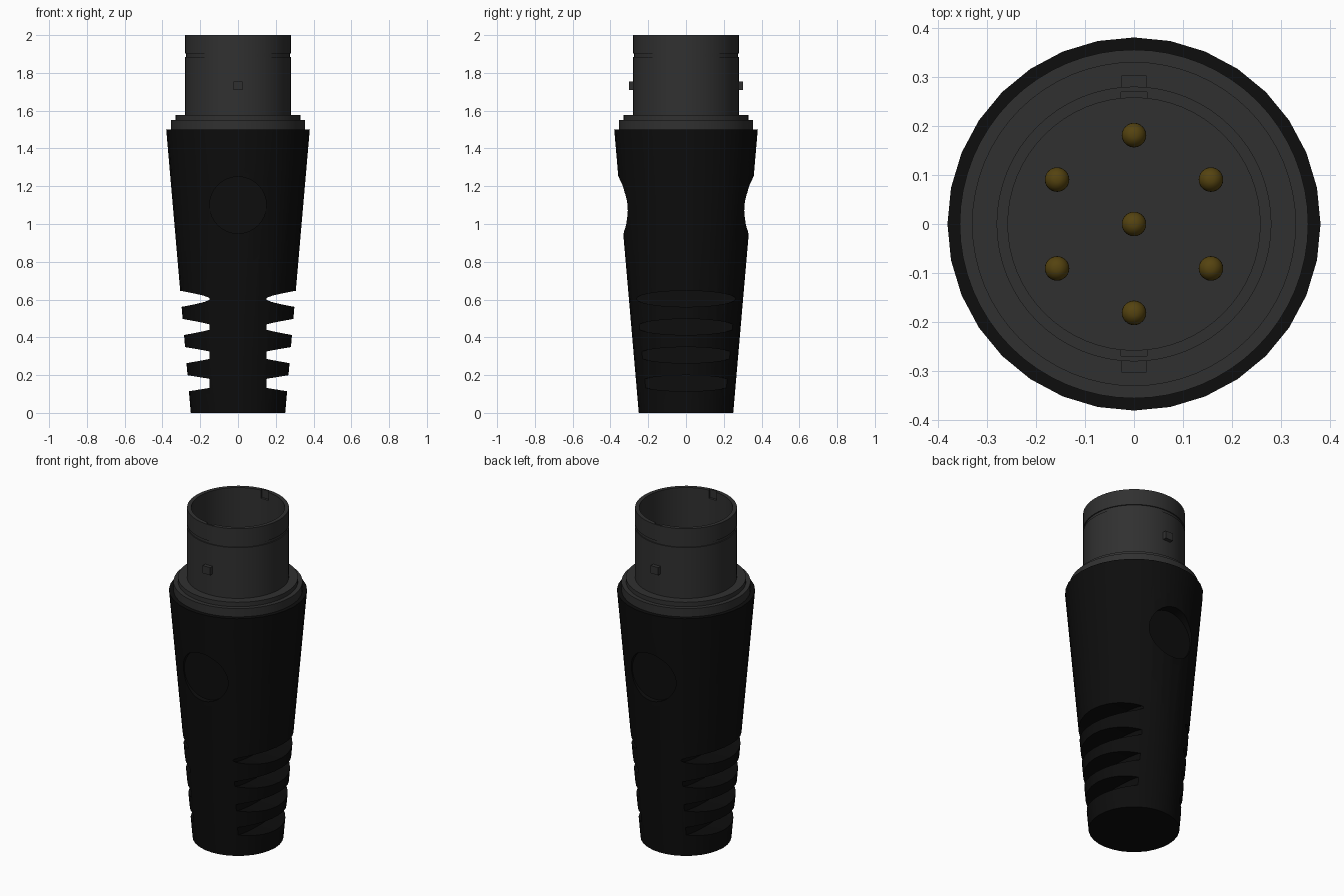
import bpy, bmesh
from math import sin, cos, pi, radians

cube = bpy.data.objects.get("Cube")
if cube:
    bpy.data.objects.remove(cube, do_unlink=True)


def material(name, rgb):
    m = bpy.data.materials.new(name)
    m.use_nodes = True
    m.diffuse_color = (*rgb, 1)
    m.node_tree.nodes["Principled BSDF"].inputs["Base Color"].default_value = (*rgb, 1)
    return m


rubber = material("black rubber", (0.004, 0.004, 0.004))
shell = material("dark grey metal", (0.03, 0.03, 0.03))
gold = material("dark gold", (0.09, 0.056, 0.005))


def finish(name, bm, mat):
    bmesh.ops.recalc_face_normals(bm, faces=bm.faces)
    mesh = bpy.data.meshes.new(name)
    bm.to_mesh(mesh)
    bm.free()
    obj = bpy.data.objects.new(name, mesh)
    bpy.context.collection.objects.link(obj)
    mesh.materials.append(mat)
    return obj


def lathe(name, profile, sides, mat):
    """Spin (radius, height) points around z; the ends are capped."""
    bm = bmesh.new()
    rings = [[bm.verts.new((r * cos(2 * pi * i / sides), r * sin(2 * pi * i / sides), z))
              for i in range(sides)] for r, z in profile]
    for a, b in zip(rings, rings[1:]):
        for i in range(sides):
            j = (i + 1) % sides
            bm.faces.new((a[i], a[j], b[j], b[i]))
    bm.faces.new(rings[0])
    bm.faces.new(rings[-1])
    return finish(name, bm, mat)


def box(name, size, location, mat):
    bm = bmesh.new()
    bmesh.ops.create_cube(bm, size=1)
    bmesh.ops.scale(bm, vec=size, verts=bm.verts)
    obj = finish(name, bm, mat)
    obj.location = location
    return obj


def activate(obj):
    bpy.ops.object.select_all(action='DESELECT')
    obj.select_set(True)
    bpy.context.view_layer.objects.active = obj


def cut(obj, cutters):
    bpy.context.view_layer.update()
    activate(obj)
    for c in cutters:
        c.hide_render = True
        mod = obj.modifiers.new("cut", 'BOOLEAN')
        mod.operation = 'DIFFERENCE'
        mod.solver = 'EXACT'
        mod.object = c
        bpy.ops.object.modifier_apply(modifier=mod.name)
        bpy.data.objects.remove(c, do_unlink=True)


def smooth(obj):
    activate(obj)
    bpy.ops.object.shade_smooth_by_angle(angle=radians(30))


# Tapered grip with strain relief slots on the sides and round finger recesses
grip = lathe("grip", [(0.25, 0), (0.38, 1.5)], 32, rubber)
cutters = []
for side in (-1, 1):
    for i in range(4):
        slot = lathe("slot_cutter", [(1, -0.15), (1, 0.15)], 48, rubber)
        slot.scale = (0.0425, 0.262, 1)
        slot.rotation_euler.y = pi / 2
        slot.location = (side * 0.3, 0, 0.157 + 0.149 * i)
        cutters.append(slot)
    recess = lathe("recess_cutter", [(0.15, -0.15), (0.15, 0.15)], 32, rubber)
    recess.rotation_euler.x = pi / 2
    recess.location = (0, side * 0.45, 1.1)
    cutters.append(recess)
cut(grip, cutters)
smooth(grip)

# Stepped collar and hollow barrel with a fine ring groove
barrel = lathe("barrel", [
    (0.355, 1.48), (0.355, 1.55), (0.33, 1.55), (0.33, 1.577), (0.28, 1.577),
    (0.28, 1.885), (0.274, 1.885), (0.274, 1.903), (0.28, 1.903),
    (0.28, 2.0), (0.257, 2.0), (0.257, 1.58)], 64, shell)

# Keyways in the inner rim and locating lugs on the outside
cut(barrel, [box("keyway_cutter", (0.052, 0.03, 0.1), (0, s * 0.254, 2.0), shell)
             for s in (-1, 1)])
smooth(barrel)
for s, label in ((-1, "front"), (1, "back")):
    box(label + "_lug", (0.05, 0.033, 0.046), (0, s * 0.286, 1.732), shell)

# Round-tipped contact pins: one in the centre, six around it
spots = [(0, 0)] + [(0.181 * sin(k * pi / 3), 0.181 * cos(k * pi / 3)) for k in range(6)]
for n, (x, y) in enumerate(spots):
    tip = [(0.025 * cos(a * pi / 12), 1.725 + 0.025 * sin(a * pi / 12)) for a in range(6)]
    pin = lathe("contact_pin_%d" % n, [(0.025, 1.57)] + tip, 24, gold)
    pin.location = (x, y, 0)
    smooth(pin)
